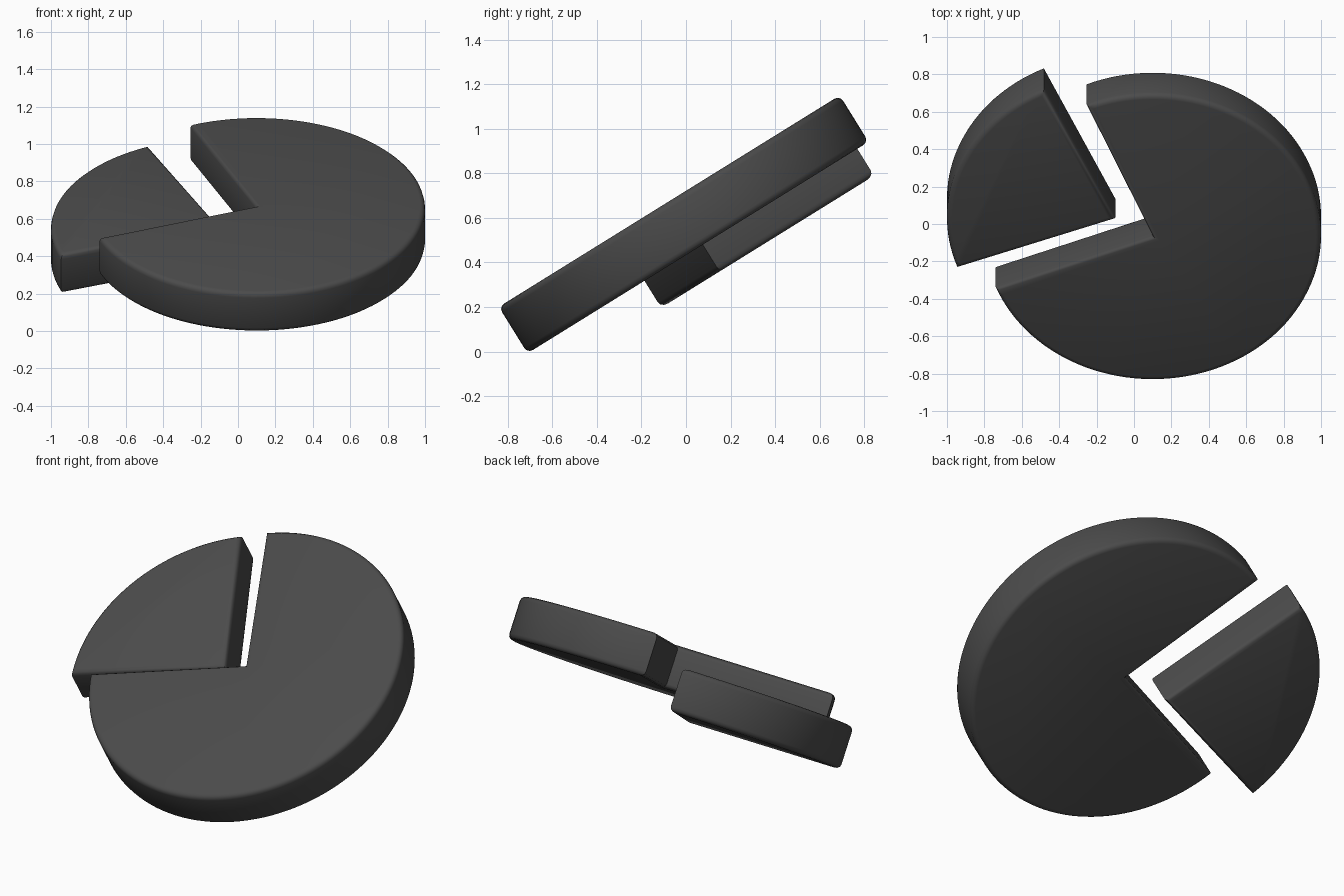
import bpy, bmesh
from math import radians, cos, sin
from mathutils import Matrix, Vector

if "Cube" in bpy.data.objects:
    bpy.data.objects.remove(bpy.data.objects["Cube"])

R, T = 0.90, 0.245          # radius and thickness of the pie
TILT = radians(31.8)
TOP_CENTRE = Vector((0.10, -0.075, 0.675))

mat = bpy.data.materials.new("dark_grey")
mat.diffuse_color = (0.07, 0.07, 0.07, 1)
mat.use_nodes = True
mat.node_tree.nodes["Principled BSDF"].inputs["Base Color"].default_value = mat.diffuse_color


def pie_piece(name, start, end, steps, offset):
    """Tilted sector with softened top and bottom rims."""
    bm = bmesh.new()
    pts = [(0, 0)]
    for i in range(steps + 1):
        a = radians(start + (end - start) * i / steps)
        pts.append((R * cos(a), R * sin(a)))
    face = bm.faces.new([bm.verts.new((x, y, -T)) for x, y in pts])
    top = bmesh.ops.extrude_face_region(bm, geom=[face])["geom"]
    bmesh.ops.translate(bm, vec=(0, 0, T),
                        verts=[v for v in top if isinstance(v, bmesh.types.BMVert)])
    bmesh.ops.recalc_face_normals(bm, faces=bm.faces)
    rims = [e for e in bm.edges if abs(e.verts[0].co.z - e.verts[1].co.z) < 1e-5]
    bmesh.ops.bevel(bm, geom=rims, offset=0.028, segments=3, profile=0.5,
                    affect='EDGES', clamp_overlap=False)
    bmesh.ops.recalc_face_normals(bm, faces=bm.faces)
    bm.transform(Matrix.Translation(TOP_CENTRE) @ Matrix.Rotation(TILT, 4, 'X')
                 @ Matrix.Translation(offset))
    me = bpy.data.meshes.new(name)
    bm.to_mesh(me)
    bm.free()
    ob = bpy.data.objects.new(name, me)
    bpy.context.collection.objects.link(ob)
    me.materials.append(mat)
    bpy.ops.object.select_all(action='DESELECT')
    ob.select_set(True)
    bpy.context.view_layer.objects.active = ob
    bpy.ops.object.shade_smooth_by_angle(angle=radians(35))


# large part of the pie chart, with the gap at the back left
pie_piece("main_pie", 201 - 360, 113.2, 96, (0, 0, 0))
# slice pulled outward and dropped below the main face
pie_piece("pulled_slice", 115, 200, 32, (-0.20, 0.025, -0.142))
